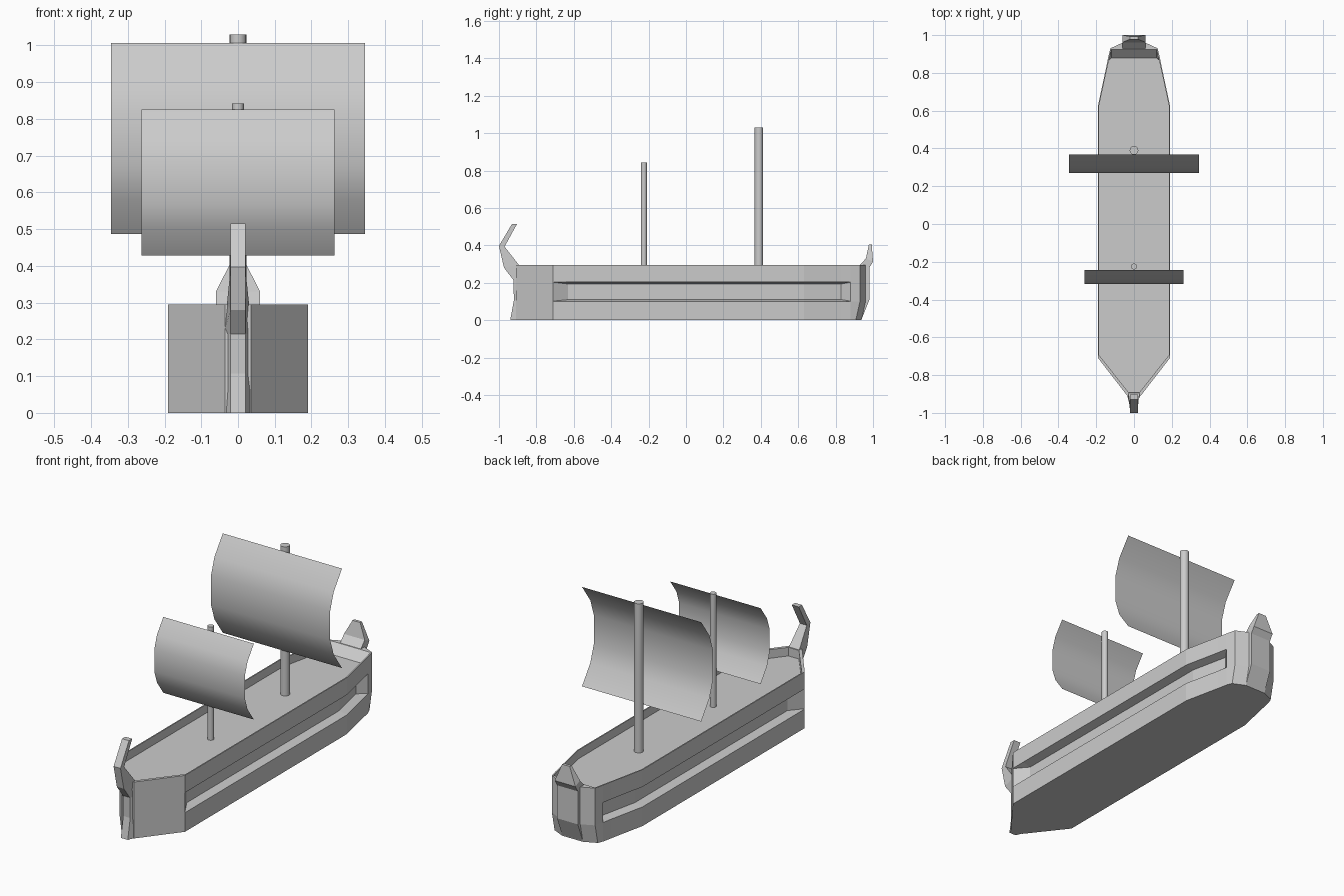
import bpy, bmesh

if "Cube" in bpy.data.objects:
    bpy.data.objects.remove(bpy.data.objects["Cube"])


def make_object(name, verts, faces, smooth=False):
    mesh = bpy.data.meshes.new(name)
    bm = bmesh.new()
    bv = [bm.verts.new(v) for v in verts]
    for f in faces:
        bm.faces.new([bv[i] for i in f])
    bmesh.ops.recalc_face_normals(bm, faces=bm.faces)
    for f in bm.faces:
        f.smooth = smooth
    bm.to_mesh(mesh)
    bm.free()
    obj = bpy.data.objects.new(name, mesh)
    bpy.context.collection.objects.link(obj)
    return obj


def loft(name, rings):
    # skin closed rings of equal length and cap both ends
    n = len(rings[0])
    verts = [p for r in rings for p in r]
    faces = [(k * n + i, k * n + (i + 1) % n, (k + 1) * n + (i + 1) % n, (k + 1) * n + i)
             for k in range(len(rings) - 1) for i in range(n)]
    faces += [tuple(range(n)), tuple(range(len(verts) - n, len(verts)))]
    return make_object(name, verts, faces)


# Hull: horizontal outlines stacked upward, with a recessed band on the sides
OUTLINE = [(0.035, -0.91), (0.19, -0.71), (0.19, -0.63), (0.19, 0.63),
           (0.147, 0.83), (0.137, 0.88), (0.125, 0.93), (0.06, 0.96)]
BAND = [0, 0, 1, 1, 1, 0, 0, 0]      # which points move in for the band


def hull_ring(z, band=0.0, stern=0.0, dz=0.0):
    half = []
    for i, (x, y) in enumerate(OUTLINE):
        half.append((x - band * BAND[i], y + (stern if i > 5 else 0), z + dz * BAND[i]))
    return half + [(-x, y, zz) for x, y, zz in reversed(half)]


def inner_ring(z, stern_y):
    half = [(0.03, -0.89, z), (0.184, -0.695, z), (0.184, -0.63, z), (0.184, 0.63, z),
            (0.141, 0.83, z), (0.133, 0.865, z), (0.12, stern_y, z), (0.055, stern_y, z)]
    return half + [(-x, y, zz) for x, y, zz in reversed(half)]


loft("hull", [
    hull_ring(0.0, stern=-0.022),
    hull_ring(0.10),
    hull_ring(0.102, band=0.045, dz=0.008),
    hull_ring(0.203, band=0.045, dz=-0.01),
    hull_ring(0.205),
    hull_ring(0.295),
    inner_ring(0.295, 0.925),
    inner_ring(0.25, 0.88)])


def post(name, sections):
    # each section: front y, z, half width, then back y, z, half width
    loft(name, [[(-wf, yf, zf), (wf, yf, zf), (wb, yb, zb), (-wb, yb, zb)]
                for yf, zf, wf, yb, zb, wb in sections])


# Bow stem with bent prow
post("bow_stem", [
    (-0.94, 0.0, 0.02, -0.89, 0.0, 0.04),
    (-0.92, 0.107, 0.02, -0.89, 0.107, 0.04),
    (-0.923, 0.215, 0.02, -0.89, 0.215, 0.04),
    (-0.973, 0.28, 0.02, -0.895, 0.297, 0.03),
    (-1.0, 0.397, 0.02, -0.97, 0.393, 0.02),
    (-0.93, 0.515, 0.02, -0.903, 0.515, 0.02)])

# Stern post with tapered finial
post("stern_post", [
    (0.90, 0.0, 0.06, 0.937, 0.0, 0.06),
    (0.93, 0.107, 0.06, 0.98, 0.107, 0.06),
    (0.93, 0.295, 0.06, 0.98, 0.28, 0.06),
    (0.962, 0.33, 0.06, 1.0, 0.312, 0.06),
    (0.978, 0.405, 0.022, 0.993, 0.405, 0.022)])


# Masts
def mast(name, y, radius, top, base=0.24):
    bpy.ops.mesh.primitive_cylinder_add(vertices=16, radius=radius, depth=top - base,
                                        location=(0, y, (top + base) / 2))
    bpy.context.object.name = name
    bpy.ops.object.shade_smooth_by_angle()


mast("main_mast", 0.39, 0.023, 1.03)
mast("fore_mast", -0.225, 0.016, 0.842)


# Billowing sails: one curved profile swept across the width
BILLOW = [(-1, 0), (-0.63, 0.7), (-0.29, 1), (0.29, 1), (0.63, 0.7), (1, 0)]


def sail(name, half_width, z0, z1, y, depth):
    zc, h = (z0 + z1) / 2, (z1 - z0) / 2
    verts = [(s * half_width, y - depth * d, zc + t * h) for t, d in BILLOW for s in (-1, 1)]
    faces = [(2 * i, 2 * i + 1, 2 * i + 3, 2 * i + 2) for i in range(len(BILLOW) - 1)]
    make_object(name, verts, faces, smooth=True)


sail("main_sail", 0.345, 0.487, 1.007, 0.367, 0.098)
sail("fore_sail", 0.262, 0.428, 0.825, -0.243, 0.075)
